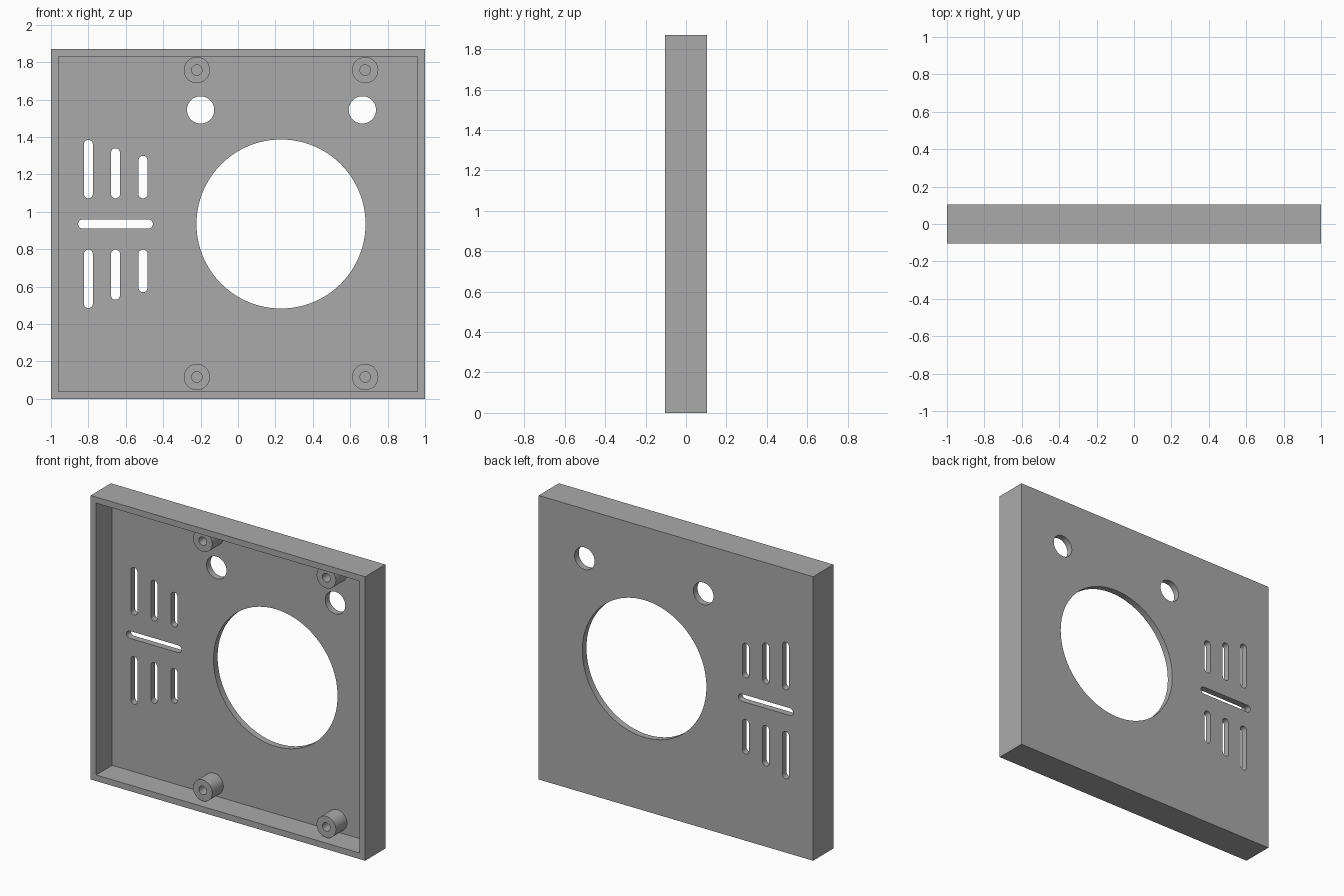
import bpy, bmesh
from math import cos, sin, pi, radians

cube = bpy.data.objects.get("Cube")
if cube:
    bpy.data.objects.remove(cube, do_unlink=True)

WIDTH, HEIGHT, DEPTH = 2.0, 1.87, 0.21
WALL = 0.04
BACK, FRONT = DEPTH / 2, -DEPTH / 2
FLOOR = BACK - 0.043          # inner face of the back plate
MID = HEIGHT / 2

grey = bpy.data.materials.new("plain grey")
grey.use_nodes = True
colour = (0.4, 0.4, 0.4, 1)
grey.diffuse_color = colour
grey.node_tree.nodes["Principled BSDF"].inputs["Base Color"].default_value = colour


def make_object(name, bm):
    bmesh.ops.recalc_face_normals(bm, faces=bm.faces)
    mesh = bpy.data.meshes.new(name)
    bm.to_mesh(mesh)
    bm.free()
    mesh.materials.append(grey)
    obj = bpy.data.objects.new(name, mesh)
    bpy.context.collection.objects.link(obj)
    return obj


def prism(bm, outline, y0, y1):
    """Closed prism along y from an (x, z) outline."""
    face = bm.faces.new([bm.verts.new((x, y0, z)) for x, z in outline])
    out = bmesh.ops.extrude_face_region(bm, geom=[face], use_keep_orig=True)
    moved = [v for v in out["geom"] if isinstance(v, bmesh.types.BMVert)]
    bmesh.ops.translate(bm, verts=moved, vec=(0, y1 - y0, 0))


def rectangle(x0, x1, z0, z1):
    return [(x0, z0), (x1, z0), (x1, z1), (x0, z1)]


def circle(x, z, r, n):
    return [(x + r * cos(2 * pi * i / n), z + r * sin(2 * pi * i / n)) for i in range(n)]


def slot(x0, x1, z0, z1, n=10):
    """Rounded slot filling the given box."""
    r = min(x1 - x0, z1 - z0) / 2
    upright = z1 - z0 > x1 - x0
    start = 0 if upright else -pi / 2
    ends = [((x0 + x1) / 2, z1 - r), ((x0 + x1) / 2, z0 + r)] if upright else \
           [(x1 - r, (z0 + z1) / 2), (x0 + r, (z0 + z1) / 2)]
    points = []
    for k, (cx, cz) in enumerate(ends):
        for i in range(n + 1):
            a = start + pi * k + pi * i / n
            points.append((cx + r * cos(a), cz + r * sin(a)))
    return points


# Tray: a solid block, hollowed from the front and pierced through the back
bm = bmesh.new()
prism(bm, rectangle(-WIDTH / 2, WIDTH / 2, 0, HEIGHT), FRONT, BACK)
tray = make_object("tray", bm)

bm = bmesh.new()
prism(bm, rectangle(-WIDTH / 2 + WALL, WIDTH / 2 - WALL, WALL, HEIGHT - WALL), FRONT - 0.1, FLOOR)
cavity = make_object("cavity_cutter", bm)

bm = bmesh.new()
openings = [circle(0.23, MID, 0.452, 96), circle(-0.2, 1.545, 0.073, 40),
            circle(0.665, 1.545, 0.073, 40)]
SLOT = 0.024
openings.append(slot(-0.855, -0.455, MID - SLOT, MID + SLOT))
for x, reach in ((-0.8, 0.45), (-0.655, 0.405), (-0.508, 0.365)):
    openings.append(slot(x - SLOT, x + SLOT, MID + 0.137, MID + reach))
    openings.append(slot(x - SLOT, x + SLOT, MID - reach, MID - 0.137))
for outline in openings:
    prism(bm, outline, FLOOR - 0.05, BACK + 0.05)
holes = make_object("hole_cutter", bm)

for cutter in (cavity, holes):
    cut = tray.modifiers.new(cutter.name, "BOOLEAN")
    cut.operation, cut.solver, cut.object = "DIFFERENCE", "EXACT", cutter
result = bpy.data.meshes.new_from_object(tray.evaluated_get(bpy.context.evaluated_depsgraph_get()))
tray.modifiers.clear()
tray.data = result
for cutter in (cavity, holes):
    bpy.data.objects.remove(cutter, do_unlink=True)


# Screw posts: turned profile with a blind hole
def post(name, x, z):
    tip = FLOOR - 0.115
    profile = [(0.07, FLOOR), (0.07, tip), (0.028, tip), (0.028, FLOOR - 0.001), (0, FLOOR - 0.001)]
    bm = bmesh.new()
    verts = [bm.verts.new((x + r, y, z)) for r, y in profile]
    edges = [bm.edges.new(pair) for pair in zip(verts, verts[1:])]
    bmesh.ops.spin(bm, geom=verts + edges, cent=(x, 0, z), axis=(0, 1, 0),
                   angle=2 * pi, steps=40)
    bmesh.ops.remove_doubles(bm, verts=bm.verts, dist=0.0005)
    return make_object(name, bm)


parts = [tray]
for side, x in (("right", -0.22), ("left", 0.68)):
    for level, z in (("lower", 0.117), ("upper", 1.758)):
        parts.append(post(f"{level}_{side}_post", x, z))

# Smooth round walls, sharp rims
bpy.ops.object.select_all(action="DESELECT")
for part in parts:
    part.select_set(True)
bpy.context.view_layer.objects.active = tray
bpy.ops.object.shade_smooth_by_angle(angle=radians(30))
